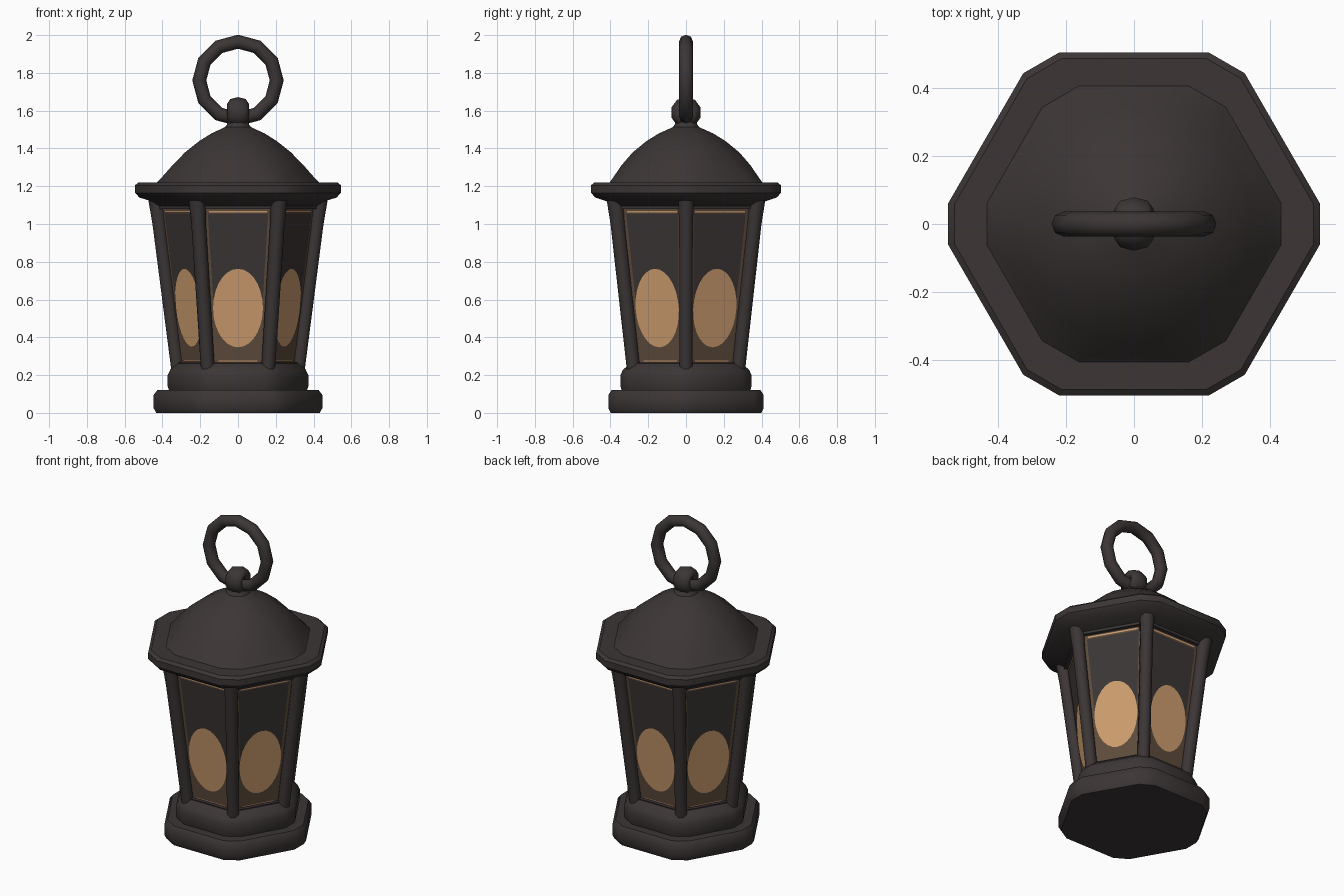
import bpy, math
from mathutils import Vector

if "Cube" in bpy.data.objects:
    bpy.data.objects.remove(bpy.data.objects["Cube"])


def material(name, rgb):
    m = bpy.data.materials.new(name)
    m.diffuse_color = (*rgb, 1)
    m.use_nodes = True
    m.node_tree.nodes["Principled BSDF"].inputs["Base Color"].default_value = m.diffuse_color
    return m


METAL = material("dark iron", (0.045, 0.036, 0.036))
BROWN = material("smoky brown glass", (0.11, 0.07, 0.045))
GLOW = material("warm glow", (0.60, 0.33, 0.155))


def smooth(ob, deg):
    bpy.ops.object.select_all(action='DESELECT')
    ob.select_set(True)
    bpy.context.view_layer.objects.active = ob
    bpy.ops.object.shade_smooth_by_angle(angle=math.radians(deg))


def mesh_object(name, verts, faces, mat, angle=None):
    me = bpy.data.meshes.new(name)
    me.from_pydata(verts, [], faces)
    me.materials.append(mat)
    ob = bpy.data.objects.new(name, me)
    bpy.context.collection.objects.link(ob)
    if angle:
        smooth(ob, angle)
    return ob


def hex_loft(name, sections, mat, angle=None):
    """Stack of hexagons with clipped corners: (z, corner radius, clip)."""
    verts, n = [], 12
    for z, r, t in sections:
        c = [Vector((r * math.cos(k * math.pi / 3), r * math.sin(k * math.pi / 3), z)) for k in range(6)]
        for k in range(6):
            verts += [c[k].lerp(c[k - 1], t), c[k].lerp(c[(k + 1) % 6], t)]
    faces = [list(range(n))[::-1]]
    for s in range(len(sections) - 1):
        for i in range(n):
            j = (i + 1) % n
            faces.append([s * n + i, s * n + j, s * n + n + j, s * n + n + i])
    faces.append([(len(sections) - 1) * n + i for i in range(n)])
    return mesh_object(name, verts, faces, mat, angle)


# Two-tier base
hex_loft("base_foot", [(0, .46, .12), (.025, .475, .12), (.095, .475, .12), (.12, .455, .12)], METAL, 35)
hex_loft("base_step", [(.11, .39, .14), (.14, .40, .14), (.2, .40, .14), (.23, .385, .14), (.262, .335, .1)], METAL, 35)

# Roof rim and dome
hex_loft("roof_rim", [(1.09, .43, .1), (1.12, .485, .12), (1.14, .555, .12), (1.165, .58, .12),
                      (1.205, .58, .12), (1.22, .56, .12)], METAL, 35)
hex_loft("roof_dome", [(1.21, .475, .14), (1.24, .45, .18), (1.31, .395, .24), (1.38, .325, .28),
                       (1.44, .24, .3), (1.48, .165, .3), (1.505, .10, .3), (1.52, .065, .3)], METAL, 70)

# Tapered glass body
Z0, Z1, R0, R1 = .25, 1.12, .322, .432


def radius(z):
    return R0 + (R1 - R0) * (z - Z0) / (Z1 - Z0)


INSET = .014
hex_loft("glass_body", [(Z0, R0 - INSET, .02), (Z1, R1 - INSET, .02)], BROWN)


def on_face(k, u, z, lift):
    """Point on side k of the body, u sideways, lifted slightly outward."""
    a = math.radians(30 + 60 * k)
    d = (radius(z) - INSET) * math.cos(math.pi / 6) + lift
    return (d * math.cos(a) - u * math.sin(a), d * math.sin(a) + u * math.cos(a), z)


def plate(name, k, outline, lift, mat):
    verts = [on_face(k, u, z, lift) for u, z in outline]
    return mesh_object(name, verts, [list(range(len(verts)))], mat)


def half(z, margin):
    return radius(z) / 2 - margin


def band(za, zb, margin_a, margin_b):
    return [(-half(za, margin_a), za), (half(za, margin_a), za),
            (half(zb, margin_a), zb), (-half(zb, margin_a), zb)]


for k in range(6):
    # dark upper glass with rounded lower edge around the glow
    za, zb = .50, 1.055
    plate("dark_glass", k, band(za, zb, .052, 0), .002, METAL)
    # oval glow
    oval = [(.132 * math.cos(i * math.pi / 14), .555 + .208 * math.sin(i * math.pi / 14)) for i in range(28)]
    plate("glow_oval", k, oval, .005, GLOW)
    # thin lit edges
    plate("glow_line_top", k, band(1.062, 1.07, .06, 0), .004, GLOW)
    plate("glow_line_bottom", k, band(.272, .277, .06, 0), .004, GLOW)
    # top and bottom rails
    for nm, a, b in (("top_rail", 1.08, 1.13), ("bottom_rail", .24, .268)):
        front = [on_face(k, u, z, .022) for u, z in band(a, b, 0, 0)]
        back = [on_face(k, u, z, -.01) for u, z in band(a, b, 0, 0)]
        mesh_object(nm, front + back, [(0, 1, 2, 3), (4, 5, 1, 0), (3, 2, 6, 7),
                                       (1, 5, 6, 2), (4, 0, 3, 7)], METAL)

    # corner post
    a = math.radians(60 * k)
    out = Vector((math.cos(a), math.sin(a), 0))
    side = Vector((-math.sin(a), math.cos(a), 0))
    verts = []
    for z, w in ((.22, .037), (1.0, .039), (1.14, .046)):
        for i in range(8):
            b = math.radians(45 * i + 22.5)
            verts.append(out * (radius(z) + w * math.cos(b)) + side * w * math.sin(b) + Vector((0, 0, z)))
    faces = [(s * 8 + i, s * 8 + (i + 1) % 8, s * 8 + 8 + (i + 1) % 8, s * 8 + 8 + i)
             for s in range(2) for i in range(8)]
    mesh_object("corner_post", verts, faces, METAL, 50)


# Carrying ring and the loop that holds it
def torus(name, z, major, minor, seg, rot, scale=(1, 1, 1)):
    bpy.ops.mesh.primitive_torus_add(location=(0, 0, z), rotation=rot, major_radius=major,
                                     minor_radius=minor, major_segments=seg, minor_segments=8)
    ob = bpy.context.object
    ob.name = name
    ob.scale = scale
    ob.data.materials.append(METAL)
    smooth(ob, 50)


torus("carrying_ring", 1.76, .205, .037, 12, (math.pi / 2, 0, 0))
torus("ring_loop", 1.59, .046, .036, 10, (0, math.pi / 2, 0), (1, 1, 1.6))
hex_loft("loop_neck", [(1.49, .10, .3), (1.525, .07, .3), (1.56, .055, .3)], METAL, 50)
